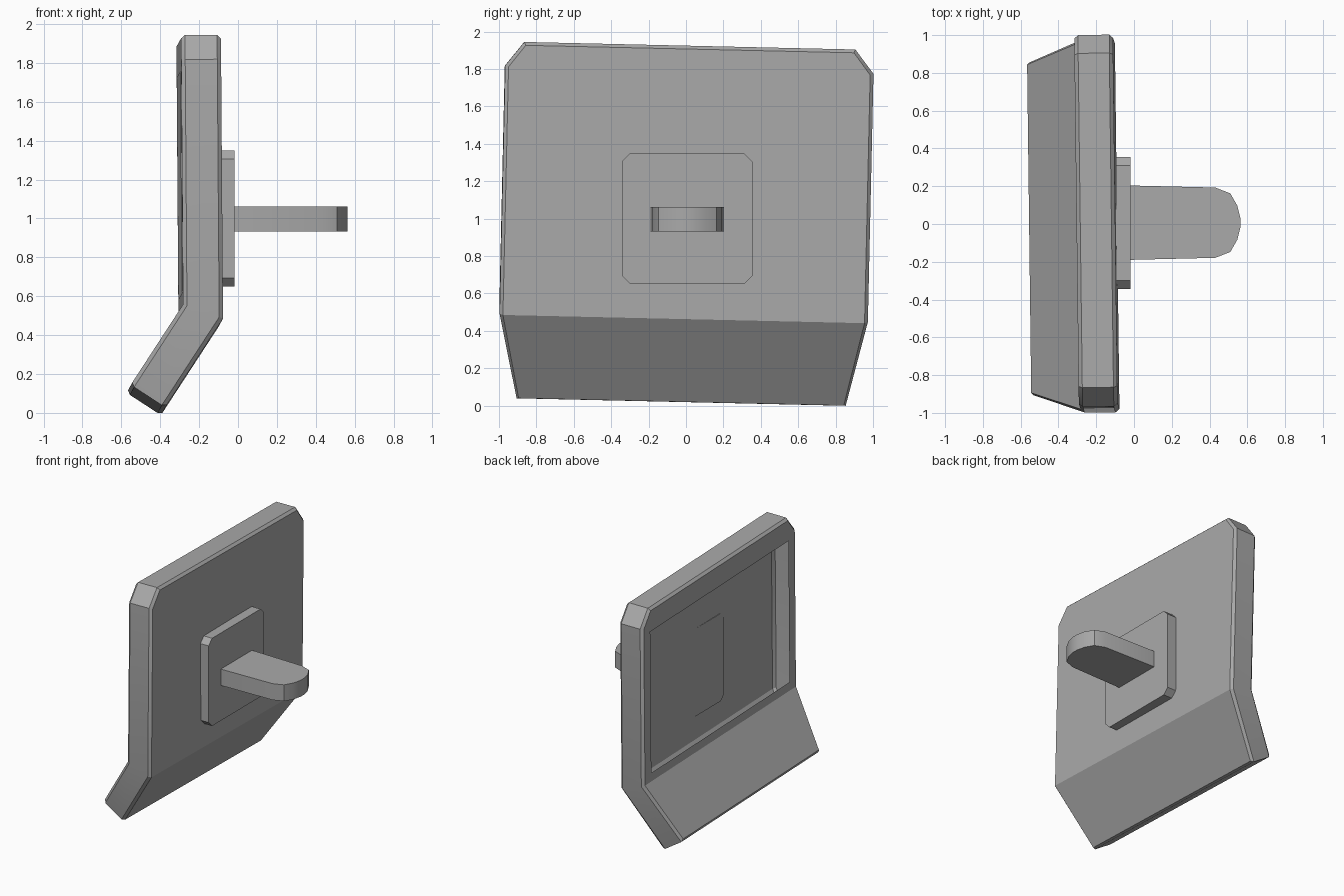
import bpy, bmesh, math
from mathutils import Matrix, Vector

if "Cube" in bpy.data.objects:
    bpy.data.objects.remove(bpy.data.objects["Cube"])

GREY = bpy.data.materials.new("dark_grey")
GREY.diffuse_color = (0.4, 0.4, 0.4, 1)
GREY.use_nodes = True
GREY.node_tree.nodes["Principled BSDF"].inputs["Base Color"].default_value = GREY.diffuse_color


def make_object(name, verts, faces, matrix=None):
    bm = bmesh.new()
    vs = [bm.verts.new(v) for v in verts]
    for f in faces:
        bm.faces.new([vs[i] for i in f])
    bmesh.ops.recalc_face_normals(bm, faces=bm.faces)
    if matrix:
        bm.transform(matrix)
    mesh = bpy.data.meshes.new(name)
    bm.to_mesh(mesh)
    bm.free()
    mesh.materials.append(GREY)
    obj = bpy.data.objects.new(name, mesh)
    bpy.context.collection.objects.link(obj)
    bpy.ops.object.select_all(action='DESELECT')
    obj.select_set(True)
    bpy.context.view_layer.objects.active = obj
    bpy.ops.object.shade_smooth_by_angle(angle=math.radians(30))
    return obj


def prism(name, outline, offset):
    """Extrude a closed 3D outline along an offset vector."""
    n = len(outline)
    verts = outline + [tuple(Vector(p) + Vector(offset)) for p in outline]
    faces = [list(range(n)), list(range(n, 2 * n))]
    faces += [(i, (i + 1) % n, n + (i + 1) % n, n + i) for i in range(n)]
    return make_object(name, verts, faces)


# Bent panel: four rings from the front face to the back face, bevelled at both rims
FRONT, BEND_Z, ANGLE, RISE = -0.093, 0.463, math.radians(33.5), 0.36


def panel_ring(depth, inset):
    x = FRONT - depth
    bend = BEND_Z + depth * RISE
    slide = math.sin(ANGLE) - math.cos(ANGLE) * RISE
    length = 0.543 - inset * 0.8 - slide * depth
    end_x = x - length * math.sin(ANGLE)
    end_z = bend - length * math.cos(ANGLE)
    half = [(x, 0.885 - inset * 0.4, 1.925 - inset),
            (x, 0.985 - inset, 1.797 - inset * 0.4),
            (x, 0.985 - inset, bend),
            (end_x, 0.88 - inset * 0.6, end_z)]
    return half + [(px, -py, pz) for px, py, pz in reversed(half)]


verts, faces = [], []
for depth, inset in ((0, 0.018), (0.02, 0), (0.185, 0), (0.205, 0.018)):
    verts += panel_ring(depth, inset)
for r in range(3):
    for i in range(8):
        j = (i + 1) % 8
        faces.append((r * 8 + i, r * 8 + j, r * 8 + 8 + j, r * 8 + 8 + i))
faces += [(0, 1, 2, 5, 6, 7), (2, 3, 4, 5), (26, 27, 28, 29)]

# Rim around the open window in the back of the hollow panel
x, y, top, low = FRONT - 0.205, 0.885, 1.742, 0.605
verts += [(x, y, top), (x, y, low), (x, -y, low), (x, -y, top)]
faces += [(24, 25, 32), (25, 26, 33, 32), (26, 29, 34, 33),
          (29, 30, 35, 34), (30, 31, 35), (31, 24, 32, 35)]

# The panel sits slightly crooked on its mount
pivot = Vector((FRONT, 0, 1))
tilt = (Matrix.Translation(pivot)
        @ Matrix.Rotation(math.radians(0.72), 4, 'Z')
        @ Matrix.Rotation(math.radians(-0.4), 4, 'Y')
        @ Matrix.Rotation(math.radians(-1.3), 4, 'X')
        @ Matrix.Translation(-pivot))
make_object("bent_panel", verts, faces, tilt)

# Square mounting plate with cut corners, just reaching into the panel
h, c = 0.349, 0.305
corners = [(h, c), (c, h), (-c, h), (-h, c), (-h, -c), (-c, -h), (c, -h), (h, -c)]
prism("mounting_plate", [(-0.0963, y + 0.006, z + 1.0) for y, z in corners],
      (0.0773, 0, 0))

# Round-ended tongue
side = [(-0.03, 0.197), (0.43, 0.186), (0.51, 0.155), (0.547, 0.09), (0.563, 0.025)]
outline = side + [(x, -y) for x, y in reversed(side)]
prism("tongue", [(x, y + 0.007, 0.932) for x, y in outline], (0, 0, 0.13))
